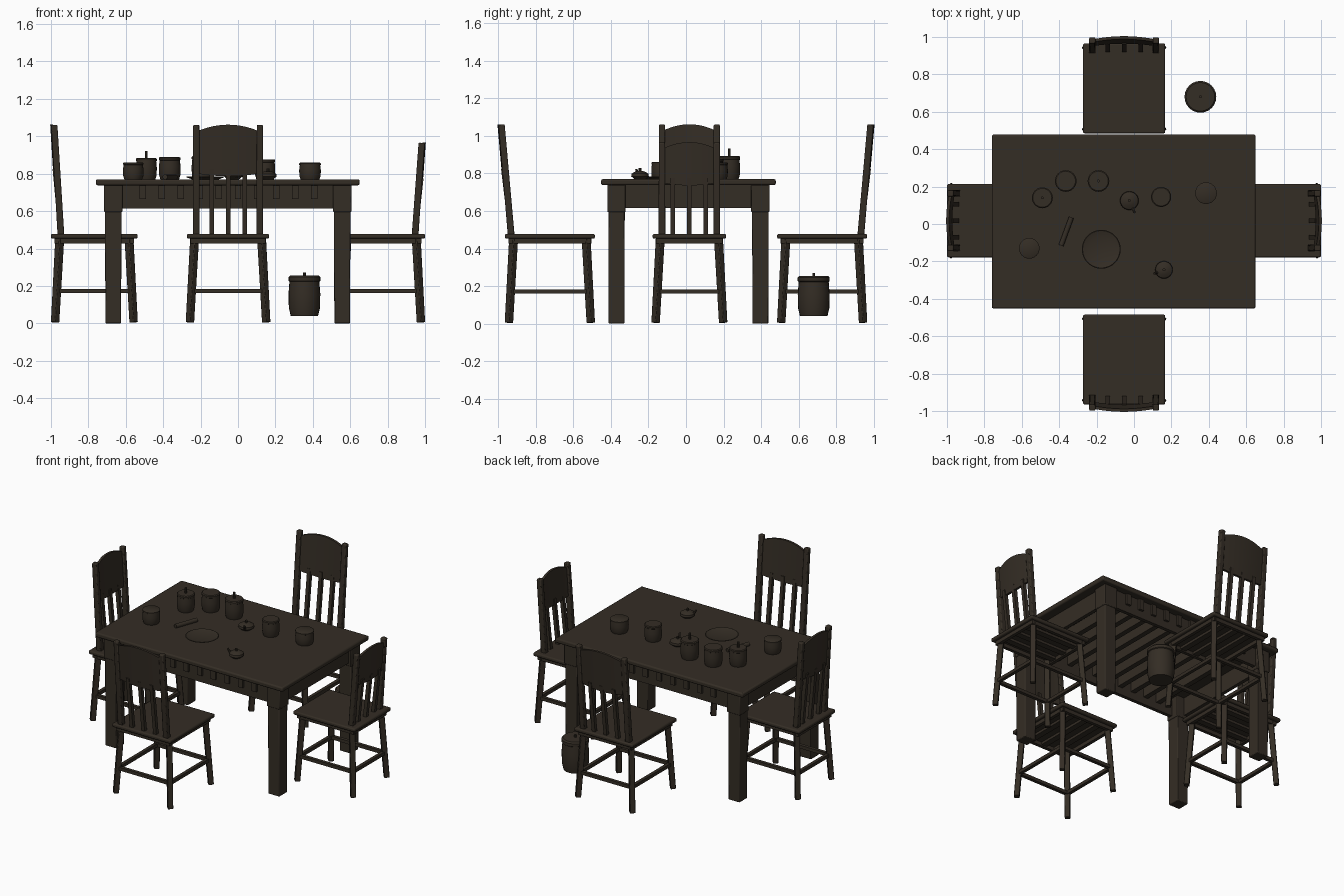
import bpy, bmesh, math
from mathutils import Matrix, Vector

cube = bpy.data.objects.get("Cube")
if cube:
    bpy.data.objects.remove(cube, do_unlink=True)

wood = bpy.data.materials.new("dark_brown_wood")
wood.use_nodes = True
color = (0.034, 0.026, 0.018, 1)
wood.diffuse_color = color
bsdf = wood.node_tree.nodes["Principled BSDF"]
bsdf.inputs["Base Color"].default_value = color
bsdf.inputs["Roughness"].default_value = 0.8


def finish(bm, name, matrix=None, bevel=0.0):
    """Turn a bmesh into a named object with the wood material."""
    bmesh.ops.recalc_face_normals(bm, faces=bm.faces)
    if matrix:
        bm.transform(matrix)
    mesh = bpy.data.meshes.new(name)
    bm.to_mesh(mesh)
    bm.free()
    mesh.materials.append(wood)
    obj = bpy.data.objects.new(name, mesh)
    bpy.context.collection.objects.link(obj)
    if bevel:
        mod = obj.modifiers.new("soft_edges", "BEVEL")
        mod.width, mod.segments = bevel, 2
    bpy.ops.object.select_all(action="DESELECT")
    obj.select_set(True)
    bpy.context.view_layer.objects.active = obj
    bpy.ops.object.shade_smooth_by_angle(angle=math.radians(35))
    return obj


def box(bm, x, y, z):
    """Add a box given its (low, high) range on each axis."""
    size = [b - a for a, b in (x, y, z)]
    mid = [(a + b) / 2 for a, b in (x, y, z)]
    bmesh.ops.create_cube(bm, size=1, matrix=Matrix.Translation(mid) @ Matrix.Diagonal((*size, 1)))


def beam(bm, p, q, w0, w1=None, sides=4):
    """Add a tapered bar from p to q; w0 and w1 are its end widths."""
    p, q = Vector(p), Vector(q)
    d = q - p
    k = 1 / math.sqrt(2) if sides == 4 else 0.5
    m = Matrix.Translation((p + q) / 2) @ d.to_track_quat("Z", "Y").to_matrix().to_4x4()
    bmesh.ops.create_cone(bm, cap_ends=True, segments=sides, depth=d.length, radius1=w0 * k,
                          radius2=(w1 or w0) * k, matrix=m @ Matrix.Rotation(math.pi / sides, 4, "Z"))


def lathe(bm, profile, x, y, z, sides=24):
    """Spin (radius, height) points around a vertical axis."""
    rings = []
    for r, h in profile:
        rings.append([bm.verts.new((x + r * math.cos(2 * math.pi * i / sides),
                                    y + r * math.sin(2 * math.pi * i / sides), z + h))
                      for i in range(sides)])
    for low, high in zip(rings, rings[1:]):
        for i in range(sides):
            j = (i + 1) % sides
            bm.faces.new((low[i], low[j], high[j], high[i]))
    bm.faces.new(rings[0])
    bm.faces.new(rings[-1])


# Table
cx, cy = -0.055, 0.013
bm = bmesh.new()
box(bm, (-0.76, 0.65), (-0.452, 0.478), (0.738, 0.77))
finish(bm, "table_top", bevel=0.009)

bm = bmesh.new()
for sx in (-1, 1):
    for sy in (-1, 1):
        x, y = cx + sx * 0.612, cy + sy * 0.383
        beam(bm, (x, y, 0), (x, y, 0.6), 0.084, 0.088)
        box(bm, (x - 0.049, x + 0.049), (y - 0.049, y + 0.049), (0.595, 0.74))
finish(bm, "table_legs", bevel=0.005)

bm = bmesh.new()
for s in (-1, 1):
    y, x = cy + s * 0.4, cx + s * 0.63
    box(bm, (cx - 0.6, cx + 0.6), (y - 0.012, y + 0.012), (0.615, 0.74))
    box(bm, (x - 0.012, x + 0.012), (cy - 0.37, cy + 0.37), (0.615, 0.74))
finish(bm, "table_apron")

bm = bmesh.new()
for i in range(10):
    x = -0.51 + i * 0.102
    box(bm, (x - 0.017, x + 0.017), (cy - 0.427, cy + 0.427), (0.665, 0.739))
finish(bm, "table_cross_beams")


# Chairs: local +y points to the backrest
def chair(name, x, y, turn, width, depth, top, post_low, post_high):
    place = Matrix.Translation((x, y, 0)) @ Matrix.Rotation(turn, 4, "Z")
    hw, hd = width / 2, depth / 2
    seat_z = 0.478
    px = hw - 0.05

    def lean(z):
        return post_low + (post_high - post_low) * (z - seat_z) / (top - seat_z)

    bm = bmesh.new()
    box(bm, (-hw, hw), (-hd, hd), (0.453, seat_z))
    finish(bm, name + "_seat", place, 0.008)

    bm = bmesh.new()
    for s in (-1, 1):
        box(bm, (s * (hw - 0.03) - 0.011, s * (hw - 0.03) + 0.011), (-hd + 0.02, hd - 0.02), (0.428, 0.456))
        box(bm, (-hw + 0.03, hw - 0.03), (s * (hd - 0.03) - 0.011, s * (hd - 0.03) + 0.011), (0.428, 0.456))
    for i in (-1, 0, 1):
        box(bm, (i * 0.1 - 0.02, i * 0.1 + 0.02), (-hd + 0.03, hd - 0.03), (0.436, 0.456))
    finish(bm, name + "_seat_frame", place)

    bm = bmesh.new()
    foot_x, foot_y, z = hw - 0.016, hd - 0.022, 0.172
    for sx in (-1, 1):
        for sy in (-1, 1):
            beam(bm, (sx * foot_x, sy * foot_y, 0.005),
                 (sx * (foot_x - 0.025), sy * (foot_y - 0.025), 0.455), 0.034, 0.036)
    finish(bm, name + "_legs", place, 0.004)

    bm = bmesh.new()
    rx, ry = foot_x - 0.01, foot_y - 0.01
    for s in (-1, 1):
        beam(bm, (s * rx, -ry, z), (s * rx, ry, z), 0.022)
        beam(bm, (-rx, s * ry, z), (rx, s * ry, z), 0.022)
    finish(bm, name + "_stretchers", place)

    # Back posts and spindles
    panel_low = seat_z + (top - seat_z) * 0.53
    bm = bmesh.new()
    for s in (-1, 1):
        beam(bm, (s * px, post_low, 0.46), (s * px, post_high, top), 0.036, 0.033)
    finish(bm, name + "_back_posts", place, 0.006)
    bm = bmesh.new()
    for i in (-1, 0, 1):
        z = panel_low + 0.04
        beam(bm, (i * 0.088, post_low, 0.47), (i * 0.088, lean(z) + 0.012, z), 0.024)
    finish(bm, name + "_back_spindles", place)

    # Bowed back panel with an arched top
    bm = bmesh.new()
    rows = []
    n = 12
    for i in range(n + 1):
        u = 2 * i / n - 1
        arch = 1 - u * u
        low, high = panel_low + 0.015 * (1 - arch), top - 0.035 + 0.037 * arch
        column = []
        for side in (-0.008, 0.008):
            for z in (low, high):
                column.append(bm.verts.new((u * px, lean(z) + 0.014 * arch + side, z)))
        rows.append([column[k] for k in (0, 1, 3, 2)])
    for a, b in zip(rows, rows[1:]):
        for k in range(4):
            bm.faces.new((a[k], a[(k + 1) % 4], b[(k + 1) % 4], b[k]))
    bm.faces.new(rows[0])
    bm.faces.new(rows[-1])
    finish(bm, name + "_back_panel", place)


chair("front_chair", -0.053, -0.725, math.pi, 0.44, 0.48, 1.06, 0.205, 0.257)
chair("back_chair", -0.053, 0.725, 0, 0.44, 0.48, 1.06, 0.205, 0.257)
chair("right_chair", -0.768, 0.018, math.pi / 2, 0.392, 0.464, 1.06, 0.178, 0.214)
chair("left_chair", 0.768, 0.018, -math.pi / 2, 0.392, 0.464, 0.965, 0.178, 0.214)


# Jars: x, y, base height, radius, body height, stem height
def jar(name, x, y, z, r, h, stem):
    bm = bmesh.new()
    lathe(bm, [(r * 0.86, 0), (r * 0.98, h * 0.2), (r, h * 0.55), (r * 0.94, h * 0.85),
               (r, h * 0.87), (r, h * 0.96), (r * 0.9, h)], x, y, z)
    if stem:
        beam(bm, (x, y, z + h - 0.005), (x, y, z + h + stem), 0.016, sides=8)
    finish(bm, name, bevel=0)


jars = [(-0.49, 0.14, 0.056, 0.115, 0.036), (-0.365, 0.23, 0.058, 0.12, 0),
        (-0.19, 0.23, 0.058, 0.125, 0.04), (0.145, 0.145, 0.054, 0.108, 0),
        (0.385, 0.165, 0.058, 0.09, 0), (-0.56, -0.13, 0.055, 0.092, 0)]
for i, (x, y, r, h, stem) in enumerate(jars):
    jar("table_jar_%d" % (i + 1), x, y, 0.769, r, h, stem)
jar("floor_jar", 0.355, 0.68, 0.04, 0.085, 0.215, 0.016)


# Small lidded pots with a spout and a knob
def pot(name, x, y, r, dx, dy):
    bm = bmesh.new()
    lathe(bm, [(r * 0.6, 0), (r, 0.016), (r * 0.95, 0.03), (r * 0.5, 0.042), (r * 0.12, 0.045)], x, y, 0.769)
    beam(bm, (x, y, 0.81), (x, y, 0.828), 0.016, sides=8)
    beam(bm, (x + dx * r * 0.8, y + dy * r * 0.8, 0.785), (x + dx * r * 1.4, y + dy * r * 1.4, 0.822), 0.02, 0.012, 8)
    finish(bm, name)


pot("small_pot", 0.16, -0.245, 0.047, -0.8, -0.3)
pot("small_teapot", -0.025, 0.125, 0.05, 0.4, -0.9)

# Plate and rolling stick
bm = bmesh.new()
lathe(bm, [(0.07, 0), (0.104, 0.013), (0.1, 0.015), (0.068, 0.005)], -0.175, -0.135, 0.769, 32)
finish(bm, "plate")
bm = bmesh.new()
beam(bm, (-0.39, -0.115, 0.782), (-0.335, 0.035, 0.782), 0.028, sides=12)
finish(bm, "rolling_stick")
